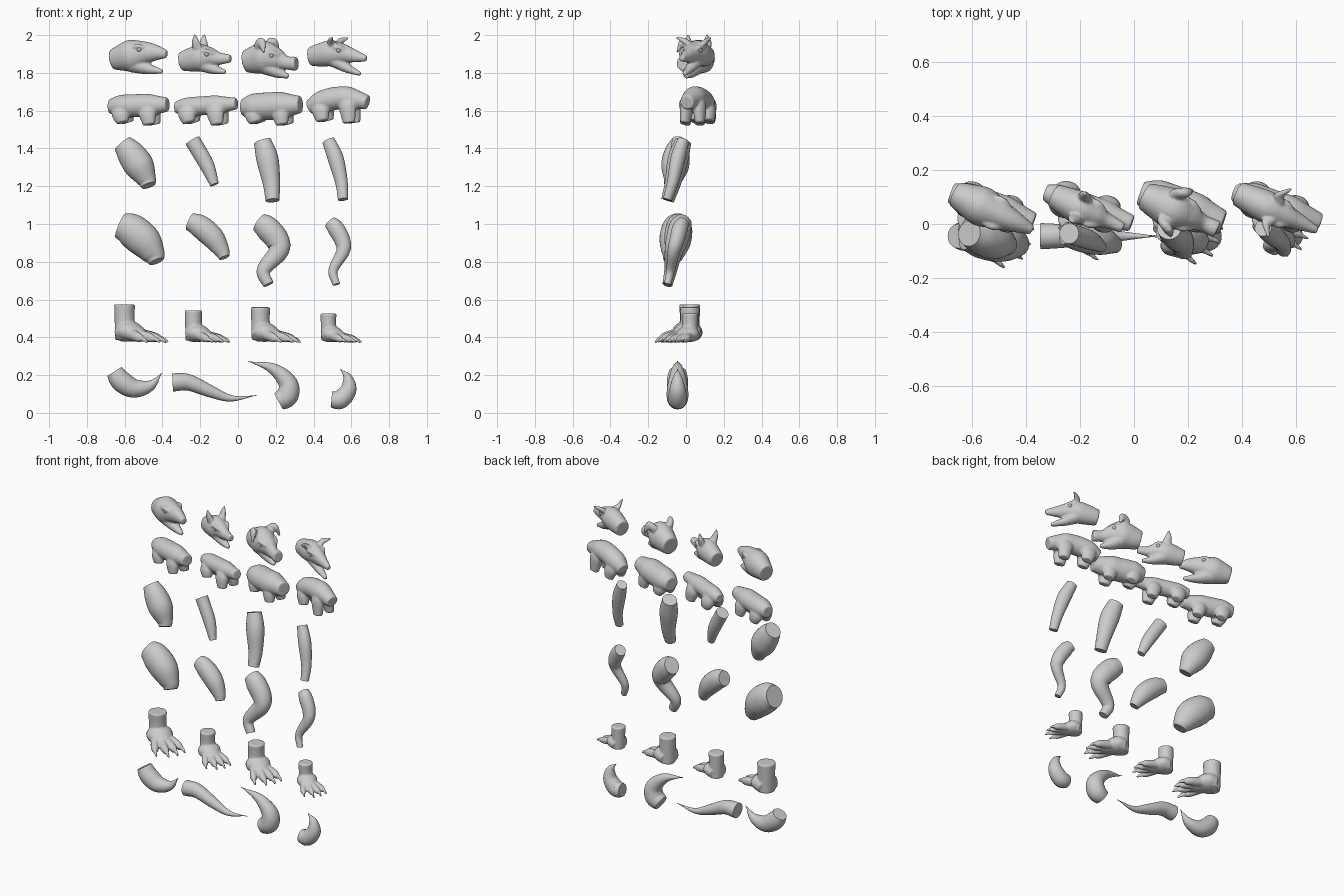
import bpy, bmesh
from math import sin, cos, tan, pi, radians
from mathutils import Vector, Matrix

if "Cube" in bpy.data.objects:
    bpy.data.objects.remove(bpy.data.objects["Cube"])

S = 189.0               # sketch units per model unit
X0, Z0 = 238.5, 413.5   # sketch origin (sketch y runs downward)


class Plane:
    """Upright drawing plane, turned about z, on which a part is sketched."""
    def __init__(self, cx, y, turn):
        self.cx, self.y, self.a = cx, y, radians(turn)
        self.side = Vector((sin(self.a), cos(self.a), 0))

    def at(self, px, py, lat=0):
        u = px - self.cx
        return Vector(((px - X0) / S, self.y - u * tan(self.a) / S, (Z0 - py) / S)) + self.side * (lat / S)


def spline(p, steps):
    q = [2 * p[0] - p[1]] + p + [2 * p[-1] - p[-2]]
    out = []
    for i in range(1, len(q) - 2):
        a, b, c, d = q[i - 1:i + 3]
        for k in range(steps):
            t = k / steps
            out.append((2 * b + (c - a) * t + (2 * a - 5 * b + 4 * c - d) * t ** 2
                        + (3 * b - a - 3 * c + d) * t ** 3) / 2)
    return out + [p[-1]]


def loft(bm, plane, pts, width=1.0, y=None, sides=24, steps=6):
    """Closed tube through (px, py, radius, lateral); width scales the depth."""
    rows = []
    for i, p in enumerate(pts):
        c = plane.at(p[0], p[1], *p[3:])
        if y:
            c.y = y[0] + (y[1] - y[0]) * i / (len(pts) - 1)
        rows.append(Vector((*c, p[2] / S)))
    rows = spline(rows, steps)
    rings = []
    for i, r in enumerate(rows):
        t = (rows[min(i + 1, len(rows) - 1)] - rows[max(i - 1, 0)]).to_3d().normalized()
        n = t.cross(plane.side).normalized()
        d = n.cross(t)
        rad = max(r[3], 0.002)
        turn = [2 * pi * k / sides for k in range(sides)]
        rings.append([bm.verts.new(r.to_3d() + rad * (n * cos(a) + d * width * sin(a))) for a in turn])
    for a, b in zip(rings, rings[1:]):
        for k in range(sides):
            j = (k + 1) % sides
            bm.faces.new((a[k], a[j], b[j], b[k]))
    bm.faces.new(rings[0][::-1])
    bm.faces.new(rings[-1])


def finish(name, bm, fuse=True):
    bmesh.ops.recalc_face_normals(bm, faces=bm.faces)
    me = bpy.data.meshes.new(name)
    bm.to_mesh(me)
    bm.free()
    ob = bpy.data.objects.new(name, me)
    bpy.context.collection.objects.link(ob)
    me.shade_smooth()
    if fuse:    # melt overlapping tubes into one skin
        rm = ob.modifiers.new("fuse", 'REMESH')
        rm.mode, rm.voxel_size, rm.use_smooth_shade = 'VOXEL', 0.0055, True
        sm = ob.modifiers.new("soften", 'SMOOTH')
        sm.factor, sm.iterations = 0.5, 4
    else:
        me.set_sharp_from_angle(angle=radians(40))


def head(name, neck, skull, snout, nose, jaw, ear=None, disc=False):
    """Head from neck, skull, snout and nose (x, y, r), jaw tip and ear (base, mid, tip)."""
    pl = Plane((neck[0] + nose[0]) / 2, 0.045, 25)
    bm = bmesh.new()
    path = [Vector(p) for p in (neck, skull, snout, nose)]
    path.insert(1, path[0].lerp(path[1], 0.4) + Vector((0, 0, 0.5)))
    path.insert(3, path[2].lerp(path[3], 0.5) - Vector((0, 1, 0)))
    if disc:
        path.append(path[-1] + Vector((3, 0, 0)))
        path[-2].z, path[-3].z = 7, 7
    loft(bm, pl, path, 0.88)
    # lower jaw hangs from the back of the skull
    r = skull[2]
    hinge = Vector((skull[0] + 2, skull[1] + r / 2, r * 0.58))
    tip = Vector((*jaw, 2))
    loft(bm, pl, [hinge, hinge.lerp(tip, 0.5) + Vector((0, 1.2, 0)), tip], 1.1)
    ex, ey, el = path[3].x, path[3].y - path[3].z * 0.3, path[3].z * 0.78
    eyes = bmesh.new()
    for s in (-1, 1):
        if ear:
            loft(bm, pl, [(a, b, q, s * l) for a, b, q, l in ear], 0.7, sides=14)
        # brow ridge and eyeball
        loft(bm, pl, [(ex - 6, ey - 2, 2.5, s * el), (ex, ey - 3, 2.5, s * el), (ex + 6, ey, 1.8, s * (el - 3))], sides=10)
        bmesh.ops.create_uvsphere(eyes, u_segments=12, v_segments=8, radius=2.4 / S,
                                  matrix=Matrix.Translation(pl.at(ex, ey, s * el)))
    finish(name + "_head", bm)
    finish(name + "_eyes", eyes, False)


head("lizard", (113, 60, 10), (132, 56, 16), (155, 53, 8.5), (167, 54.5, 4), (163, 72))
head("wolf", (182, 62, 9.5), (202, 58, 13.5), (219, 59, 6.5), (231, 59, 4), (226, 72.5),
     [(201, 49, 5.5, 7), (200, 42, 4, 9.5), (200, 35, 1.2, 11)])
head("boar", (246, 62, 11), (266, 58, 16.5), (286, 63, 7.5), (294, 64, 7), (289, 77),
     [(263, 48, 6, 9), (268, 43, 5, 14), (272, 53, 1.2, 18)], True)
head("horned", (311, 57, 9.5), (332, 53.5, 13), (353, 56, 7), (367, 59, 3), (361, 74.5),
     [(337, 47, 5, 6), (336, 42, 3.8, 11), (341, 38, 1.2, 19)])


def torso(name, x0, x1, y, r, neck_y, arch):
    """Barrel with narrowed ends, humped by arch, and four stub legs."""
    pl = Plane((x0 + x1) / 2, 0.06, 20)
    bm = bmesh.new()

    def spot(t):
        return x0 + (x1 - x0) * t, y + (neck_y - y) * t - arch * sin(pi * t)
    girth = (0.6, 0.95, 1, 1, 1, 0.8, 0.62)
    loft(bm, pl, [(*spot(i / 6), g * r) for i, g in enumerate(girth)])
    for t, foot in ((0.2, 123), (0.66, 125)):
        x, top = spot(t)
        for s in (-1, 1):
            loft(bm, pl, [(x, top + 3, 9, s * 4), (x + 2, top + 9, 9, s * 6.5), (x + 4, foot - arch / 4, 6.3, s * 8)], 0.75)
    finish(name + "_torso", bm)


torso("lizard", 110, 168, 107, 11.5, 105, 0)
torso("wolf", 176, 237, 108, 9.5, 104, 0)
torso("boar", 243, 301, 108, 13.8, 105, 0)
torso("arched", 310, 368, 108, 11.5, 103, 7)


def variant(path, x, dy, stretch, r):
    """Slimmer sibling of a limb."""
    return [(x + (p[0] - path[0][0]) * stretch, p[1] + dy, p[2] * r) for p in path]


# arms and legs as (x, y, r) paths; slim ones derive from sturdy ones
stout_arm = [(123, 144, 10), (131, 154, 14), (140, 167, 15), (147, 180, 10), (149, 186, 7.5)]
slim_arm = [(193, 141, 8), (207, 165, 7.5), (215, 185, 4.5)]
long_arm = [(263, 142, 9), (268, 160, 11.2), (272, 184, 8.8), (273, 201, 7)]
stout_leg = [(121, 226, 13), (132, 231, 17), (145, 242, 17), (154, 255, 12), (157, 262, 8)]
hock_leg = [(260, 223, 10), (268, 229, 12.5), (278, 241, 12), (279, 252, 10), (264, 271, 7), (269, 285, 5.5)]
ARMS = stout_arm, slim_arm, long_arm, variant(long_arm, 329, -1, 1.45, 0.72)
LEGS = stout_leg, variant(stout_leg, 190, -4, 0.97, 0.68), hock_leg, variant(hock_leg, 331, 0, 0.66, 0.68)
for kind, paths in (("arm", ARMS), ("leg", LEGS)):
    for i, path in enumerate(paths):
        bm = bmesh.new()
        ends = (-0.035, -0.083) if i < 2 else (-0.015, -0.098)
        loft(bm, Plane(path[0][0], 0, 25), path, 0.9, ends, 32, 8)
        finish(f"{kind}_{i + 1}", bm, False)

# feet: one shape at four sizes; toes fan out as (reach, lateral)
for i, (ax, sc) in enumerate([(125, 1.0), (194, 0.85), (261, 0.93), (329, 0.77)]):
    pl = Plane(ax, 0.02, 30)
    bm = bmesh.new()

    def strand(pts, width=1.0):
        loft(bm, pl, [(ax + u * sc, 344 - h * sc, r * sc, l * sc) for u, h, r, l in pts], width)
    strand([(0, 39, 10.5, 0), (0, 24, 10, 0), (1, 4, 10.5, 0)])
    strand([(-4, 10, 8.5, 0), (6, 12, 10.5, 0), (22, 6, 4.5, -1)], 1.45)
    for u, l in ((25, -16), (32, -6), (32, 4), (29, 13)):
        strand([(u * 0.3, 10, 6, l * 0.4), (u * 0.8, 6.5, 5, l * 0.9), (u, 4.5, 3.6, l)], 0.9)
        strand([(u * 0.92, 5.5, 3, l), (u + 3, 4, 2.3, l * 1.1), (u + 7, 1, 1.2, l * 1.15)], 0.8)
    finish(f"foot_{i + 1}", bm)


def tail(name, r, bulge, *pts):
    """Tapering curl whose thickness follows one bulging curve."""
    line = spline([Vector(p) for p in pts], 4)
    n = len(line) - 1
    path = [(*p, r * (1 - i / n) ** 1.2 * (0.65 + bulge * i / n)) for i, p in enumerate(line)]
    bm = bmesh.new()
    loft(bm, Plane(path[0][0], -0.045, 0), path, 1.0, None, 32, 2)
    finish(name, bm, False)


tail("hook_tail", 13, 2, (115, 372), (122, 382), (135, 389), (151, 386), (162, 374))
tail("long_tail", 14, 0.7, (173, 383), (189, 383), (211, 392), (232, 399), (257, 396))
tail("swept_tail", 14, 1.8, (279, 402), (288, 396), (288, 383), (273, 369), (249, 362))
tail("curled_tail", 12, 1.8, (332, 400), (341, 400), (349, 390), (348, 378), (341, 370))
